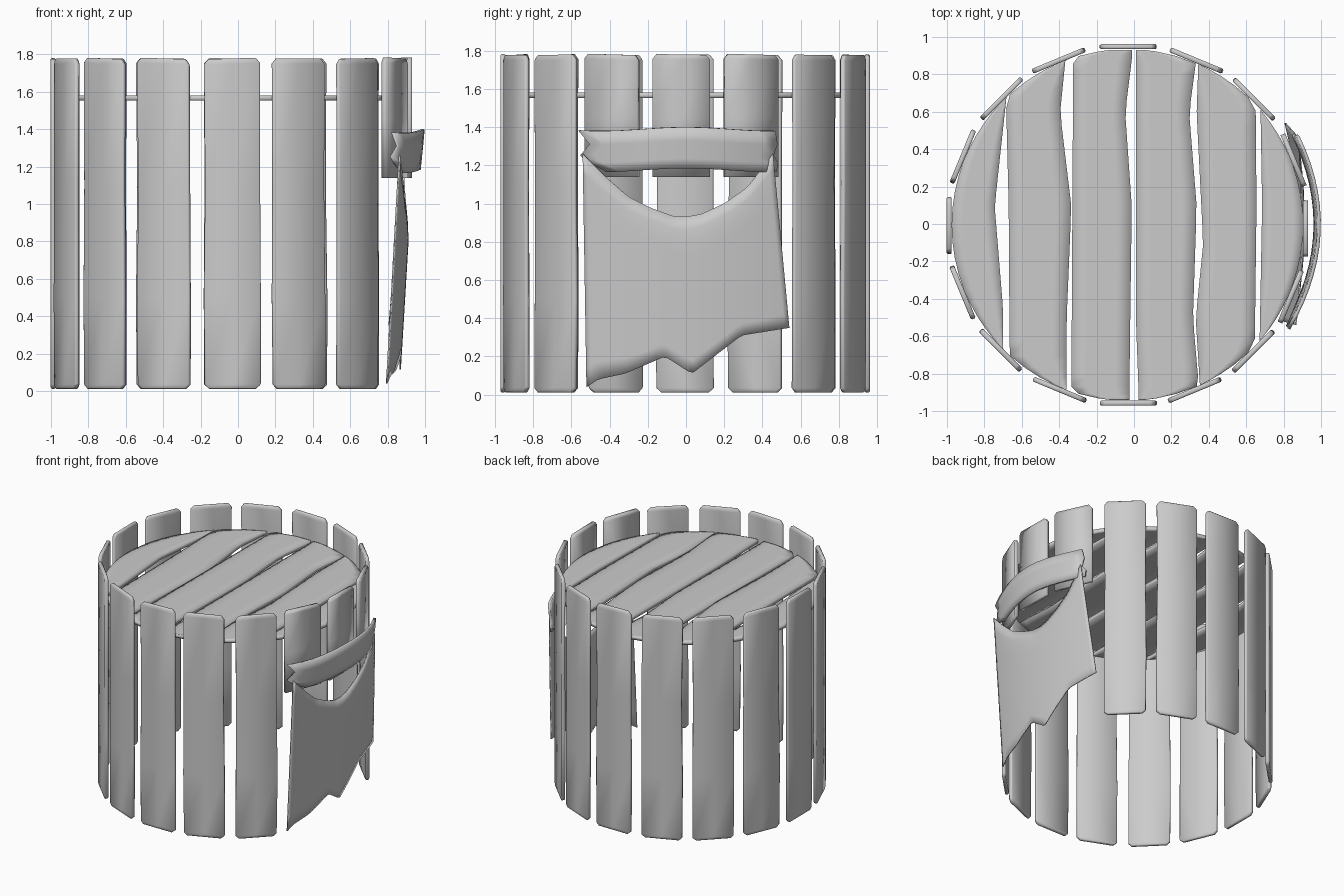
import bpy, bmesh, math, random

if "Cube" in bpy.data.objects:
    bpy.data.objects.remove(bpy.data.objects["Cube"])
random.seed(4)
CX, CY, R = -0.035, -0.005, 0.953


def sheet(name, rows, thick, angle=180, bevel=0.0):
    """Solid plate from a grid of points (equal-length rows)."""
    bm = bmesh.new()
    grid = [[bm.verts.new(p) for p in row] for row in rows]
    for a, b in zip(grid, grid[1:]):
        for i in range(len(a) - 1):
            bm.faces.new((a[i], a[i + 1], b[i + 1], b[i]))
    bmesh.ops.remove_doubles(bm, verts=bm.verts, dist=0.0005)
    bmesh.ops.recalc_face_normals(bm, faces=bm.faces)
    me = bpy.data.meshes.new(name)
    bm.to_mesh(me)
    bm.free()
    ob = bpy.data.objects.new(name, me)
    bpy.context.collection.objects.link(ob)
    m = ob.modifiers.new("thickness", 'SOLIDIFY')
    m.thickness, m.offset = thick, 0
    if bevel:
        b = ob.modifiers.new("bevel", 'BEVEL')
        b.width, b.segments = bevel, 1
        b.limit_method, b.angle_limit = 'ANGLE', math.radians(50)
    bpy.context.view_layer.objects.active = ob
    bpy.ops.object.select_all(action='DESELECT')
    ob.select_set(True)
    bpy.ops.object.shade_smooth_by_angle(angle=math.radians(angle))
    return ob


def interp(pts, u):
    """Piecewise linear lookup in (u, value) pairs."""
    for (u0, v0), (u1, v1) in zip(pts, pts[1:]):
        if u <= u1:
            return v0 + (v1 - v0) * max(0, u - u0) / (u1 - u0)
    return pts[-1][1]


# ring of wall planks; the three on the right are broken off short
for k in range(16):
    a = k * math.pi / 8
    short = k in (0, 1, 15)
    if short:
        prof = [(1.14, .15), (1.45, .15), (1.755, .15), (1.78, .13)]
    else:
        prof = [(0.012, .125), (0.035, .15), (0.5, .152), (1.1, .147), (1.75, .15), (1.778, .127)]
    tilt = random.uniform(-.03, .03)
    off = -0.02 if short else random.uniform(-.008, .008)
    rows = []
    for z, w in prof:
        sway = off + (0 if short else random.uniform(-.003, .003))
        rows.append([(CX + R * math.cos(a) - (sway + s * w) * math.sin(a),
                      CY + R * math.sin(a) + (sway + s * w) * math.cos(a),
                      z + (s * w * tilt if z > 1.7 else 0)) for s in (-1, 0, 1)])
    sheet("broken_wall_plank" if short else "wall_plank", rows, 0.027,
          30 if short else 180, 0 if short else 0.006)

# lid planks: wavy edges, clipped to the circle
LR = 0.94
edges = [
    (None, [(-.7, -.70), (-.45, -.70), (.1, -.745), (.7, -.68)]),
    ([(-.7, -.665), (.1, -.67), (.7, -.685)], [(-.9, -.36), (-.5, -.36), (.1, -.335), (.6, -.395), (.9, -.365)]),
    ([(-.9, -.335), (.9, -.325)], [(-.9, -.025), (-.5, -.02), (.1, -.012), (.6, -.047), (.9, -.01)]),
    ([(-.9, .025), (-.5, .01), (.9, .012)], [(-.9, .35), (-.5, .315), (.1, .335), (.6, .295), (.9, .335)]),
    ([(-.9, .355), (-.5, .33), (-.1, .37), (.6, .335), (.9, .345)], [(-.7, .645), (.1, .655), (.7, .65)]),
    ([(-.7, .67), (.1, .685), (.7, .675)], None)]
for lo, hi in edges:
    inner = min(abs(interp(e, s) - CX) for e in (lo, hi) if e for s in (.8, -.8))
    ym = min(math.sqrt(LR ** 2 - inner ** 2), 0.935)
    rows = []
    for i in range(25):
        y = ym * math.sin(math.pi * (i / 24 - .5))
        c = math.sqrt(max(0, LR ** 2 - y * y))
        x0 = max(CX - c, interp(lo, y)) if lo else CX - c
        x1 = min(CX + c, interp(hi, y)) if hi else CX + c
        x1 = max(x0, x1)
        rows.append([(x0 + (x1 - x0) * t / 4, y + CY, 1.566) for t in range(5)])
    sheet("lid_plank", rows, 0.028)

# curved band across the opening, with notched ends
band = [(1.40, -.56, .465), (1.33, -.50, .475), (1.27, -.55, .455), (1.235, -.51, .48), (1.185, -.41, .47)]
rows = []
for z, a, b in band:
    ys = [a + (b - a) * i / 14 for i in range(15)]
    rows.append([(.99 - .52 * y * y - (1.4 - z) * .1, y, z + .01 * math.cos(7 * y) - .01) for y in ys])
sheet("cloth_band", rows, 0.018, 40)

# hanging torn cloth with scooped neckline
top = [(-.54, 1.26), (-.42, 1.14), (-.3, 1.035), (-.18, .975), (-.07, .935), (0, .93), (.08, .945),
       (.2, 1.0), (.32, 1.085), (.455, 1.26)]
low = [(-.52, .04), (-.46, .08), (-.32, .11), (-.11, .2), (.03, .11), (.29, .31), (.54, .35)]
N = 40
rows = []
for j in range(13):
    v = j / 12
    row = []
    for i in range(N + 1):
        u = i / N
        yt, yb = -.54 + .995 * u, -.52 + 1.06 * u
        y = yt + (yb - yt) * v
        zt, zb = interp(top, yt), interp(low, yb)
        z = zt + (zb - zt) * v
        lip = .02 * max(0, 1 - v * 8) * math.cos(y * 3)
        row.append((.86 + .06 * z - .25 * y * y - lip, y, z))
    rows.append(row)
sheet("hanging_cloth", rows, 0.008, 50)
